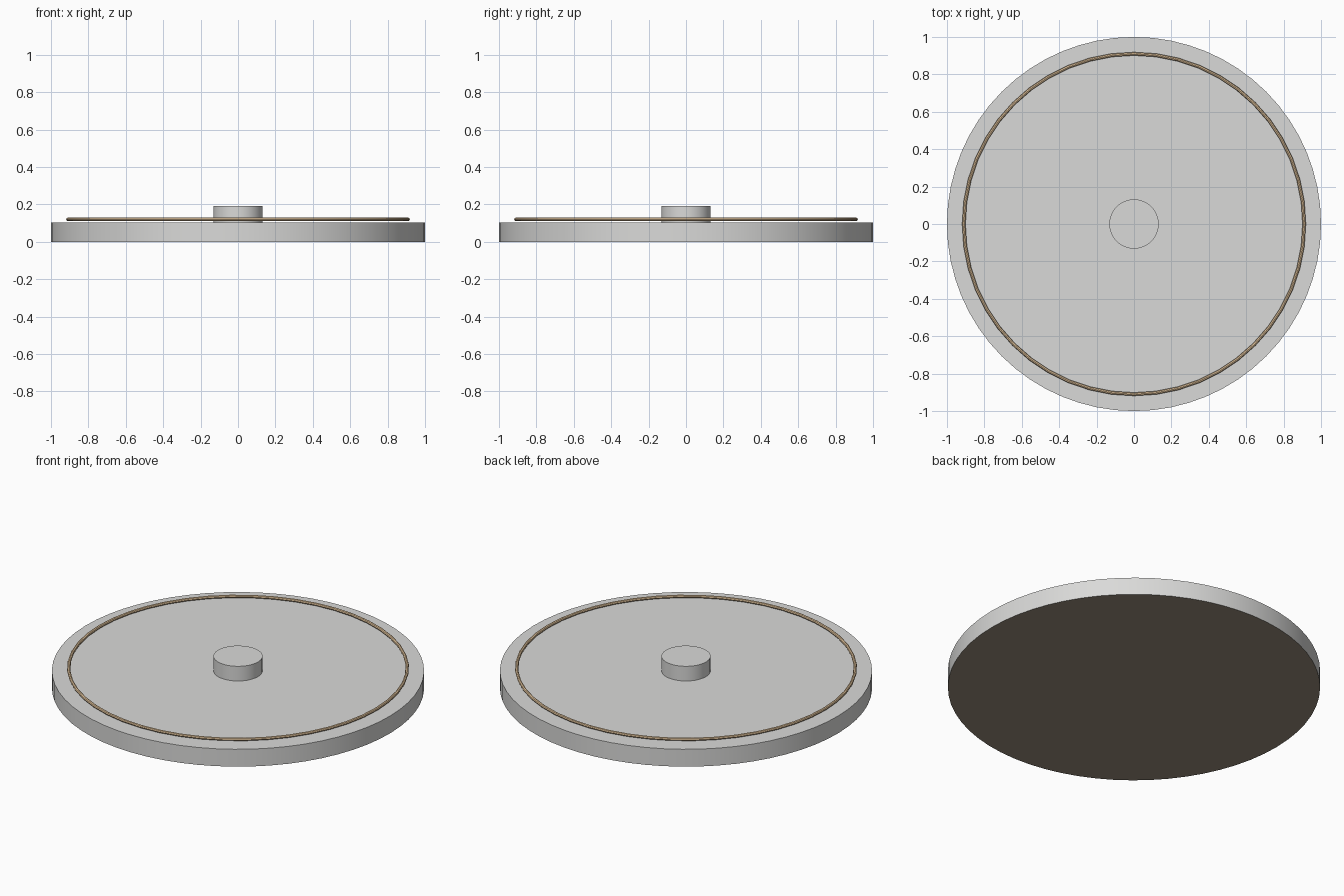
import bpy
from math import radians

cube = bpy.data.objects.get("Cube")
if cube:
    bpy.data.objects.remove(cube, do_unlink=True)


def make_material(name, rgb):
    mat = bpy.data.materials.new(name)
    mat.use_nodes = True
    color = (*rgb, 1.0)
    mat.diffuse_color = color
    mat.node_tree.nodes["Principled BSDF"].inputs["Base Color"].default_value = color
    return mat


def finish(name, *mats):
    obj = bpy.context.object
    obj.name = name
    for mat in mats:
        obj.data.materials.append(mat)
    bpy.ops.object.shade_smooth_by_angle(angle=radians(30))
    return obj


def cylinder(name, radius, bottom, top, sides, *mats):
    bpy.ops.mesh.primitive_cylinder_add(vertices=sides, radius=radius, depth=top - bottom,
                                        location=(0, 0, (bottom + top) / 2))
    return finish(name, *mats)


gray = make_material("light gray", (0.7, 0.7, 0.69))
brown = make_material("dark brown", (0.31, 0.26, 0.2))
tan = make_material("tan", (0.8, 0.58, 0.35))

# Flat round base with a dark underside
base = cylinder("base_disc", 1.0, 0.0, 0.103, 64, gray, brown)
for face in base.data.polygons:
    if face.normal.z < -0.5:
        face.material_index = 1

# Central hub standing on the base
cylinder("center_hub", 0.132, 0.10, 0.19, 32, gray)

# Thin ring just above the base near its rim
bpy.ops.mesh.primitive_torus_add(major_radius=0.91, minor_radius=0.009,
                                 major_segments=48, minor_segments=8,
                                 location=(0, 0, 0.12))
finish("rim_ring", tan)
